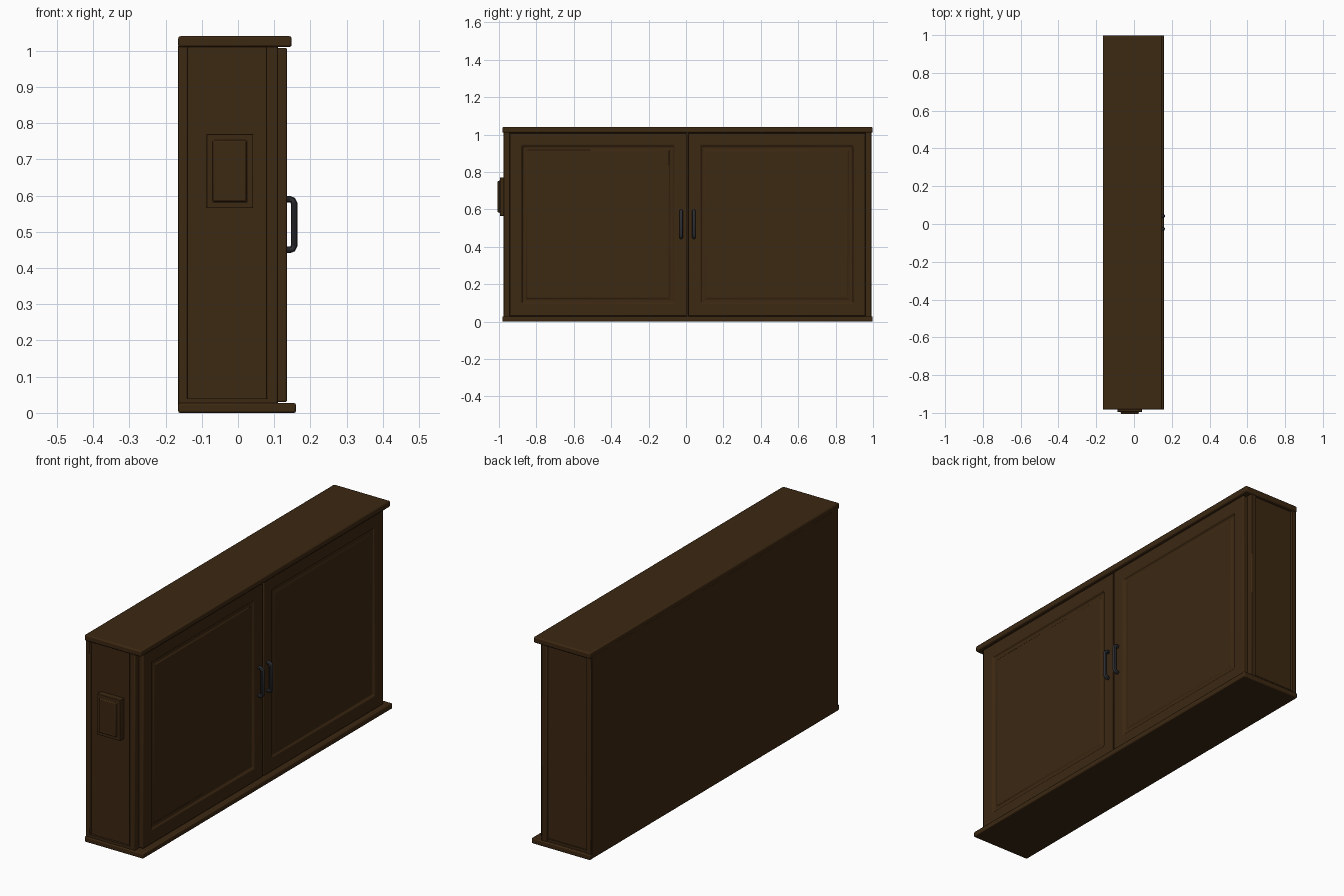
import bpy, bmesh, math
from mathutils import Vector

if "Cube" in bpy.data.objects:
    bpy.data.objects.remove(bpy.data.objects["Cube"])

def mat(name, col):
    m = bpy.data.materials.new(name)
    m.diffuse_color = (*col, 1)
    m.use_nodes = True
    m.node_tree.nodes["Principled BSDF"].inputs["Base Color"].default_value = m.diffuse_color
    return m

WOOD = mat("dark_brown_wood", (0.045, 0.021, 0.006))
METAL = mat("dark_grey_metal", (0.026, 0.027, 0.032))
CY = 0.008  # middle of the cabinet along y

def finish(o, m, bevel=0.0, seg=2):
    o.data.materials.append(m)
    if bevel:
        b = o.modifiers.new("bevel", 'BEVEL')
        b.width, b.segments, b.limit_method = bevel, seg, 'ANGLE'
    bpy.ops.object.select_all(action='DESELECT')
    o.select_set(True)
    bpy.context.view_layer.objects.active = o
    bpy.ops.object.shade_smooth_by_angle(angle=math.radians(35))
    return o

def box(name, lo, hi, m=WOOD, bevel=0.0, face=None, insets=()):
    """Box between two corners; optional stepped insets on the face pointing along 'face'."""
    bm = bmesh.new()
    bmesh.ops.create_cube(bm, size=1)
    lo, hi = Vector(lo), Vector(hi)
    for v in bm.verts:
        v.co = Vector([(lo[i] + hi[i]) / 2 + v.co[i] * (hi[i] - lo[i]) for i in range(3)])
    bm.normal_update()
    if face:
        f = max(bm.faces, key=lambda q: q.normal.dot(Vector(face)))
        for t, d in insets:
            bmesh.ops.inset_region(bm, faces=[f], thickness=t, use_even_offset=True)
            for v in f.verts:
                v.co += Vector(face) * d
    me = bpy.data.meshes.new(name)
    bm.to_mesh(me)
    bm.free()
    o = bpy.data.objects.new(name, me)
    bpy.context.collection.objects.link(o)
    return finish(o, m, bevel)

# base, top and carcass
box("base_board", (-0.165, CY - 0.99, 0), (0.16, CY + 0.99, 0.027), bevel=0.005)
box("top_board", (-0.165, CY - 0.99, 1.01), (0.148, CY + 0.99, 1.04), bevel=0.006)
box("carcass", (-0.163, CY - 0.972, 0.02), (0.106, CY + 0.972, 1.015))
box("back_panel", (-0.165, CY - 0.975, 0.02), (-0.155, CY + 0.975, 1.015))

# corner posts and end rails
for s, end in ((-1, "front"), (1, "rear")):
    y0, y1 = sorted((CY + s * 0.94, CY + s * 0.983))
    box(end + "_back_post", (-0.164, y0, 0.02), (-0.139, y1, 1.015), bevel=0.004)
    box(end + "_door_post", (0.079, y0, 0.02), (0.11, y1, 1.015), bevel=0.004)
    box(end + "_bottom_rail", (-0.15, y0, 0.02), (0.09, CY + s * 0.978, 0.04)
        if s > 0 else (0.09, y1, 0.04))

# panelled doors and handles
for s, side in ((-1, "front"), (1, "rear")):
    y0, y1 = sorted((CY + s * 0.004, CY + s * 0.952))
    box(side + "_door", (0.10, y0, 0.03), (0.135, y1, 1.008), bevel=0.004, face=(1, 0, 0),
        insets=((0.066, 0), (0.007, -0.01), (0.016, 0.0), (0.006, 0.005)))
    cu = bpy.data.curves.new(side + "_handle", 'CURVE')
    cu.dimensions = '3D'
    cu.bevel_depth, cu.bevel_resolution, cu.use_fill_caps = 0.0095, 3, True
    half = [(0.125, 0.07), (0.143, 0.07), (0.151, 0.067), (0.155, 0.058)]
    pts = [(x, z) for x, z in half] + [(x, -z) for x, z in reversed(half)]
    sp = cu.splines.new('POLY')
    sp.points.add(len(pts) - 1)
    for p, (x, z) in zip(sp.points, pts):
        p.co = (x, CY + s * 0.034, 0.52 + z, 1)
    tmp = bpy.data.objects.new("tmp", cu)
    bpy.context.collection.objects.link(tmp)
    me = bpy.data.meshes.new_from_object(tmp.evaluated_get(bpy.context.evaluated_depsgraph_get()))
    bpy.data.objects.remove(tmp)
    o = bpy.data.objects.new(side + "_handle", me)
    bpy.context.collection.objects.link(o)
    finish(o, METAL)

# lock plate on the front end
box("lock_plate", (-0.087, -0.995, 0.565), (0.042, -0.96, 0.77), bevel=0.002,
    face=(0, -1, 0), insets=((0.016, 0), (0.004, 0.012)))
box("lock_slot", (-0.06, -0.994, 0.622), (0.013, -0.97, 0.646), METAL, bevel=0.003)

def disc(name, r, y0, y1, bevel):
    bpy.ops.mesh.primitive_cylinder_add(vertices=32, radius=r, depth=y1 - y0,
        location=(-0.022, (y0 + y1) / 2, 0.693), rotation=(math.pi / 2, 0, 0))
    o = bpy.context.object
    o.name = name
    finish(o, METAL, bevel)

disc("lock_ring", 0.029, -0.993, -0.97, 0.003)
disc("lock_knob", 0.021, -1.0, -0.97, 0.005)
